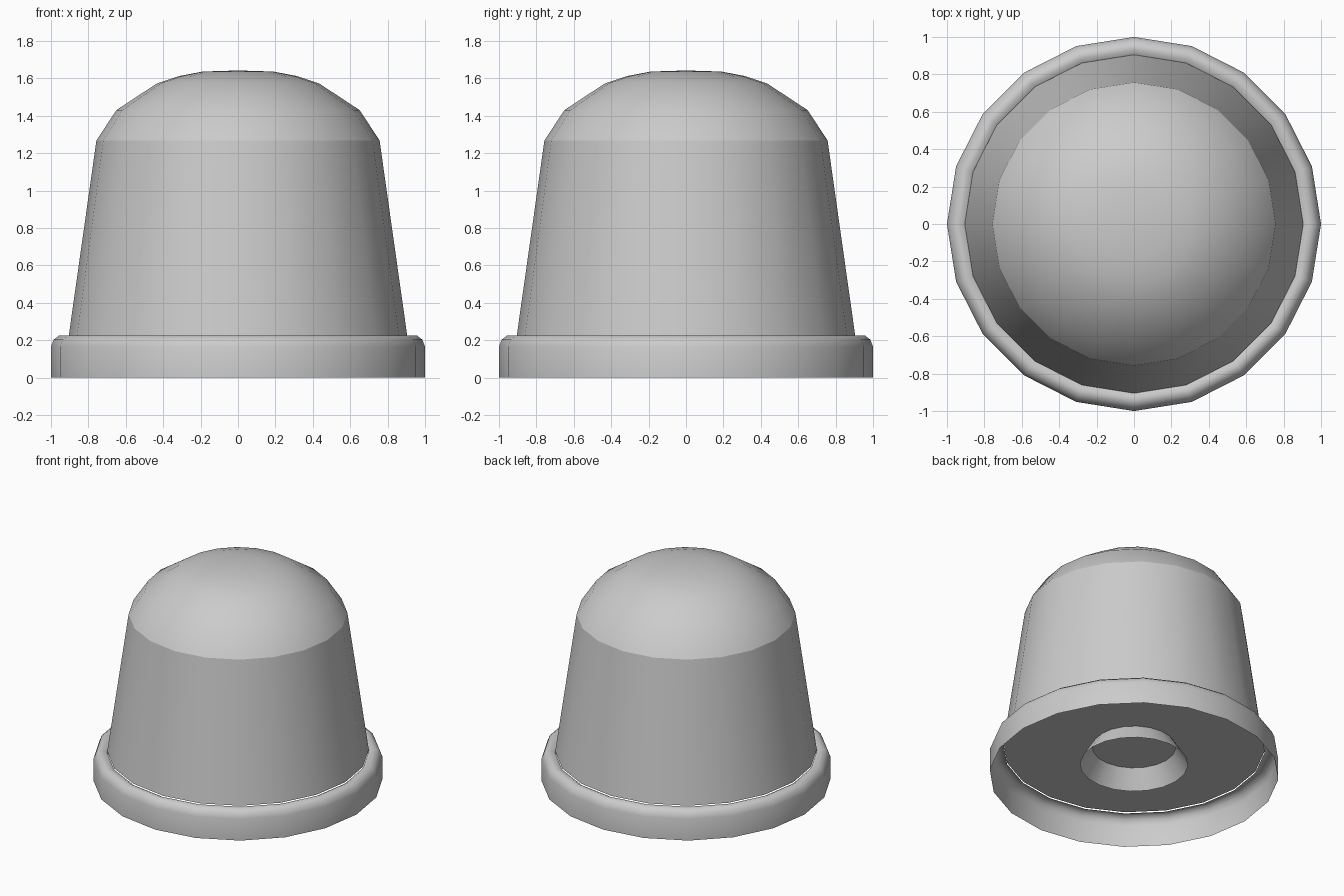
import bpy, bmesh, math

if "Cube" in bpy.data.objects:
    bpy.data.objects.remove(bpy.data.objects["Cube"])

SIDES = 20


def lathe(name, profile, smooth_angle=40):
    """Spin an (r, z) profile around z; r = 0 becomes a single pole vertex."""
    bm = bmesh.new()
    rings = []
    for r, z in profile:
        if r == 0:
            rings.append([bm.verts.new((0, 0, z))] * SIDES)
        else:
            rings.append([bm.verts.new((r * math.cos(2 * math.pi * i / SIDES),
                                        r * math.sin(2 * math.pi * i / SIDES), z))
                          for i in range(SIDES)])
    for a, b in zip(rings, rings[1:]):
        for i in range(SIDES):
            j = (i + 1) % SIDES
            quad = list(dict.fromkeys((a[i], a[j], b[j], b[i])))
            bm.faces.new(quad)
    mesh = bpy.data.meshes.new(name)
    bm.to_mesh(mesh)
    bm.free()
    obj = bpy.data.objects.new(name, mesh)
    bpy.context.collection.objects.link(obj)
    bpy.ops.object.select_all(action='DESELECT')
    obj.select_set(True)
    bpy.context.view_layer.objects.active = obj
    bpy.ops.object.shade_smooth_by_angle(angle=math.radians(smooth_angle))
    return obj


# Tapered side wall with its flat underside
lathe("tapered_body", [(0, 0.222), (0.905, 0.222), (0.757, 1.268)])

# Rounded cap, separate so the seam stays crisp
lathe("dome_cap", [(0.757, 1.268), (0.65, 1.43), (0.433, 1.573), (0.315, 1.612),
                   (0.19, 1.636), (0, 1.642)])

# Thin open skirt around the foot, rolled over into the body
lathe("base_rim", [(1.0, 0), (1.0, 0.165), (0.985, 0.203), (0.958, 0.224),
                   (0.93, 0.226), (0.905, 0.212)])

# Flared thin collar hanging below the underside
lathe("underside_collar", [(0.375, 0.084), (0.29, 0.222)])
